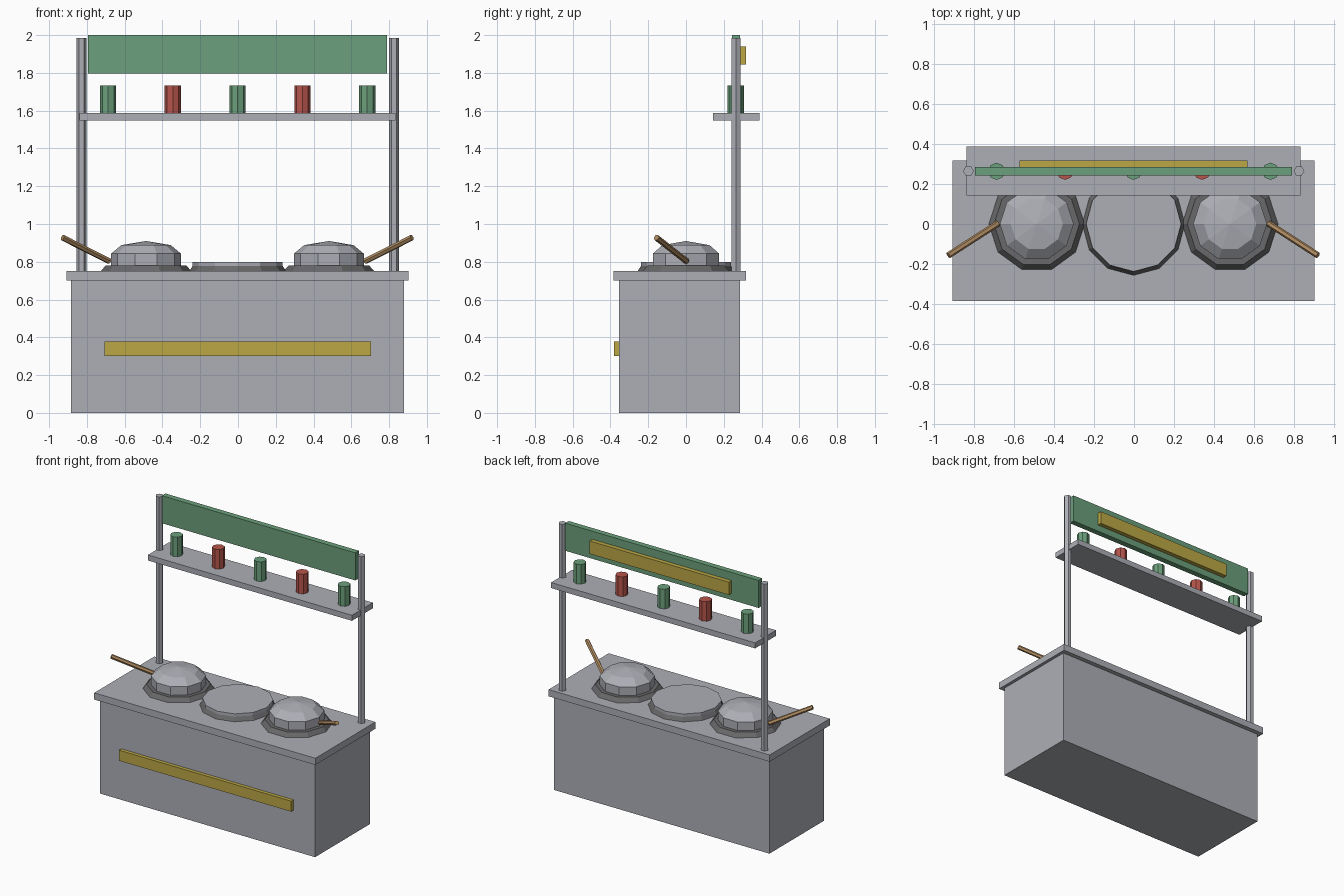
import bpy, bmesh, math
from mathutils import Vector

cube = bpy.data.objects.get("Cube")
if cube:
    bpy.data.objects.remove(cube, do_unlink=True)


def material(name, rgb):
    m = bpy.data.materials.new(name)
    m.use_nodes = True
    m.diffuse_color = (*rgb, 1)
    m.node_tree.nodes["Principled BSDF"].inputs["Base Color"].default_value = (*rgb, 1)
    return m


STEEL = material("steel", (0.42, 0.43, 0.47))
DARK = material("dark_iron", (0.14, 0.14, 0.145))
GREEN = material("green", (0.15, 0.35, 0.20))
RED = material("red", (0.47, 0.09, 0.07))
GOLD = material("gold", (0.50, 0.39, 0.06))
WOOD = material("wood", (0.43, 0.26, 0.12))


def finish(name, bm, mat):
    bmesh.ops.recalc_face_normals(bm, faces=bm.faces)
    mesh = bpy.data.meshes.new(name)
    bm.to_mesh(mesh)
    bm.free()
    mesh.materials.append(mat)
    obj = bpy.data.objects.new(name, mesh)
    bpy.context.collection.objects.link(obj)
    return obj


def box(name, xs, ys, zs, mat):
    """Box given by its extent along each axis."""
    bm = bmesh.new()
    bmesh.ops.create_cube(bm, size=1)
    for v in bm.verts:
        v.co = [(a + b) / 2 + c * (b - a) for (a, b), c in zip((xs, ys, zs), v.co)]
    return finish(name, bm, mat)


def turned(name, profile, x, y, sides, mat):
    """Revolve (radius, height) points; radius zero closes to a tip."""
    bm = bmesh.new()
    rings = []
    for r, z in profile:
        if r == 0:
            rings.append([bm.verts.new((x, y, z))] * sides)
        else:
            angles = [math.tau * i / sides for i in range(sides)]
            rings.append([bm.verts.new((x + r * math.cos(a), y + r * math.sin(a), z))
                          for a in angles])
    for low, high in zip(rings, rings[1:]):
        for i in range(sides):
            j = (i + 1) % sides
            loop = [low[i], low[j], high[j], high[i]]
            bm.faces.new(list(dict.fromkeys(loop)))
    for ring, point in ((rings[0], profile[0]), (rings[-1], profile[-1])):
        if point[0] > 0:
            bm.faces.new(ring)
    return finish(name, bm, mat)


def rod(name, start, end, radius, mat):
    start, end = Vector(start), Vector(end)
    axis = end - start
    obj = turned(name, [(radius, 0), (radius, axis.length)], 0, 0, 6, mat)
    obj.data.transform(axis.to_track_quat('Z', 'Y').to_matrix().to_4x4())
    obj.location = start
    return obj


# Cabinet and worktop
box("cabinet", (-0.883, 0.88), (-0.355, 0.285), (0, 0.70), STEEL)
box("worktop", (-0.908, 0.903), (-0.385, 0.318), (0.70, 0.75), STEEL)
box("front_trim", (-0.708, 0.703), (-0.382, -0.35), (0.30, 0.378), GOLD)

# Posts, shelf and sign
for side, x in (("right", -0.829), ("left", 0.826)):
    turned(side + "_post", [(0.027, 0.75), (0.027, 1.985)], x, 0.265, 6, STEEL)
box("shelf", (-0.838, 0.833), (0.143, 0.388), (1.547, 1.588), STEEL)
box("sign_board", (-0.795, 0.79), (0.244, 0.286), (1.796, 2.0), GREEN)
box("sign_back_panel", (-0.573, 0.568), (0.28, 0.318), (1.845, 1.94), GOLD)

# Row of jars on the shelf
for i in range(5):
    turned(f"jar_{i + 1}", [(0.043, 1.588), (0.043, 1.733)],
           -0.688 + 0.343 * i, 0.264, 8, RED if i % 2 else GREEN)

# Middle griddle
turned("griddle_base", [(0.257, 0.75), (0.238, 0.778)], -0.002, 0, 12, DARK)
turned("griddle_plate", [(0.238, 0.778), (0.238, 0.80)], -0.002, 0, 12, STEEL)

# Covered pans with wooden handles on both sides
for side, s in (("right", -1), ("left", 1)):
    x = s * 0.484 - 0.003
    turned(side + "_burner", [(0.24, 0.75), (0.214, 0.78)], x, 0, 10, DARK)
    turned(side + "_pan_lid", [(0.185, 0.775), (0.185, 0.843), (0.131, 0.888), (0, 0.91)],
           x, 0, 10, STEEL)
    rod(side + "_handle", (s * 0.677 - 0.004, 0.003, 0.803),
        (s * 0.925 - 0.004, -0.157, 0.928), 0.016, WOOD)
